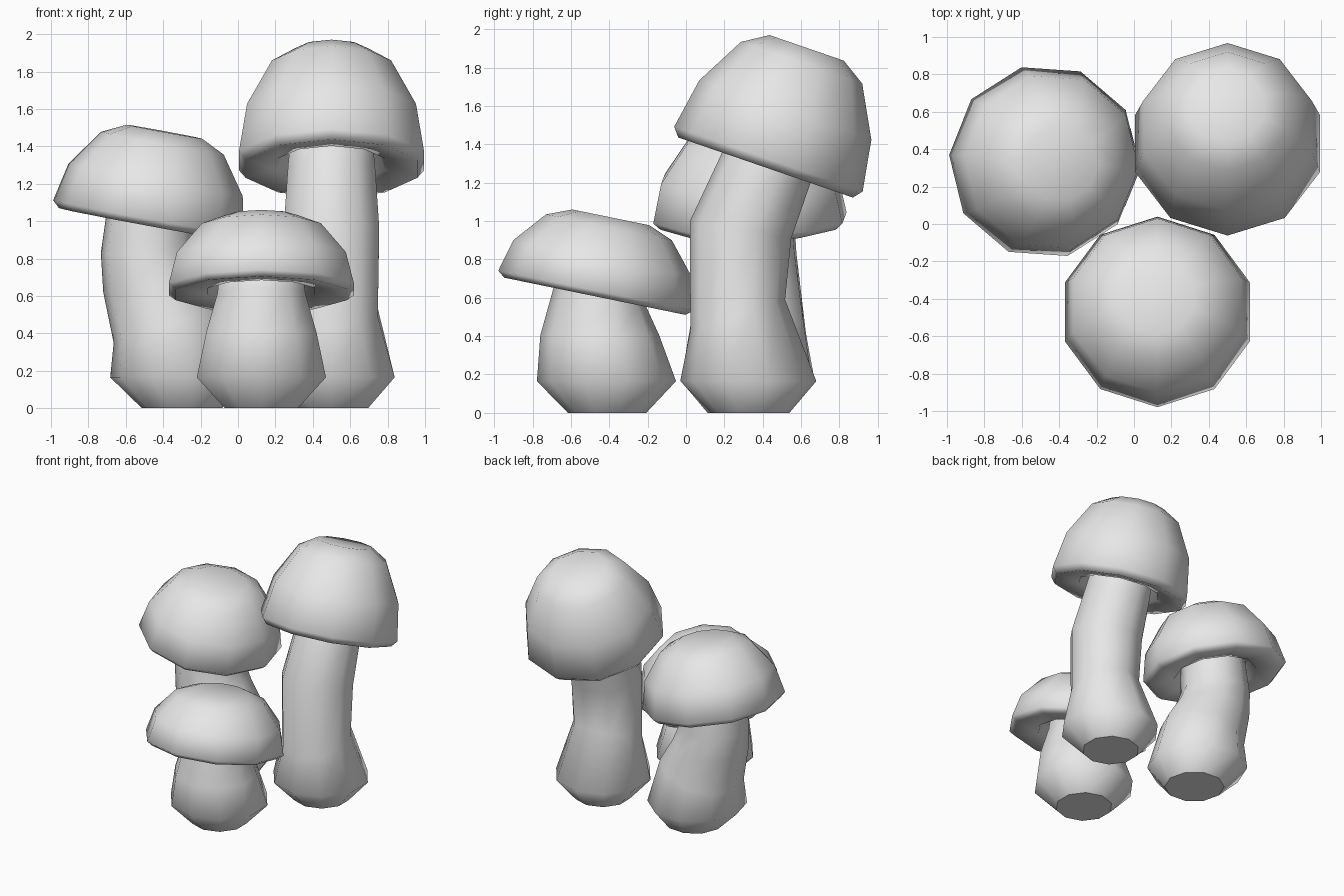
import bpy, bmesh
from math import sin, cos, pi, radians
from mathutils import Vector

cube = bpy.data.objects.get("Cube")
if cube:
    bpy.data.objects.remove(cube)

SIDES = 10
UP = Vector((0, 0, 1))

grey = bpy.data.materials.new("pale_grey")
grey.use_nodes = True
colour = (0.8, 0.8, 0.8, 1)
grey.diffuse_color = colour
for node in grey.node_tree.nodes:
    if node.type == 'BSDF_PRINCIPLED':
        node.inputs["Base Color"].default_value = colour


def loft(name, origin, azimuth, rings, sharp_start=False):
    """Skin tilted rings (offset along lean, height, radius, tilt) and close both ends."""
    lean = Vector((cos(azimuth), sin(azimuth), 0))
    side = UP.cross(lean)
    bm = bmesh.new()
    loops = []
    for offset, z, radius, tilt in rings:
        centre = Vector((*origin, 0)) + lean * offset + UP * z
        across = lean * cos(radians(tilt)) + UP * sin(radians(tilt))
        loops.append([bm.verts.new(centre + radius * (across * cos(a) + side * sin(a)))
                      for a in (2 * pi * i / SIDES for i in range(SIDES))])
    for low, high in zip(loops, loops[1:]):
        for i in range(SIDES):
            j = (i + 1) % SIDES
            bm.faces.new((low[i], low[j], high[j], high[i]))
    start = bm.faces.new(loops[0][::-1])
    bm.faces.new(loops[-1])
    bmesh.ops.recalc_face_normals(bm, faces=bm.faces[:])
    for face in bm.faces:
        face.smooth = True
    if sharp_start:
        for edge in start.edges:
            edge.smooth = False
    mesh = bpy.data.meshes.new(name)
    bm.to_mesh(mesh)
    bm.free()
    mesh.materials.append(grey)
    obj = bpy.data.objects.new(name, mesh)
    bpy.context.scene.collection.objects.link(obj)


# Cap profile: radius and fraction of cap height, from the gill hollow to the crown
CAP = [(0.27, 0.18), (0.30, 0.04), (0.482, 0), (0.52, 0.07),
       (0.475, 0.48), (0.335, 0.875), (0.205, 1)]


def mushroom(name, origin, azimuth, stem, cap):
    azimuth = radians(azimuth)
    offset, z, tilt, height = cap
    t = radians(tilt)

    def along(h):
        return offset - sin(t) * h, z + cos(t) * h

    # The stem runs on into the hollow of the cap
    top = (*along(0.15), 0.23, tilt)
    loft(name + "_stem", origin, azimuth, stem + [top], sharp_start=True)
    loft(name + "_cap", origin, azimuth,
         [(*along(f * height), r, tilt) for r, f in CAP])


mushroom("tall_mushroom", (0.5, 0), 90,
         [(0.335, 0, 0.205, 0), (0.325, 0.165, 0.355, 0), (0.27, 0.51, 0.26, 18),
          (0.285, 0.955, 0.268, -10), (0.415, 1.27, 0.245, -17)],
         (0.415, 1.28, -19, 0.66))

mushroom("middle_mushroom", (0, 0.30), -4,
         [(-0.30, 0, 0.215, 0), (-0.325, 0.165, 0.36, 0), (-0.37, 0.44, 0.31, 17),
          (-0.45, 0.66, 0.275, 8), (-0.485, 0.83, 0.25, 0), (-0.47, 0.99, 0.24, -8)],
         (-0.486, 0.982, -10.5, 0.505))

mushroom("short_mushroom", (0.125, 0), 90,
         [(-0.412, 0, 0.205, 0), (-0.415, 0.165, 0.363, 0), (-0.45, 0.405, 0.31, 0),
          (-0.45, 0.60, 0.247, -11)],
         (-0.476, 0.608, -11.6, 0.42))
